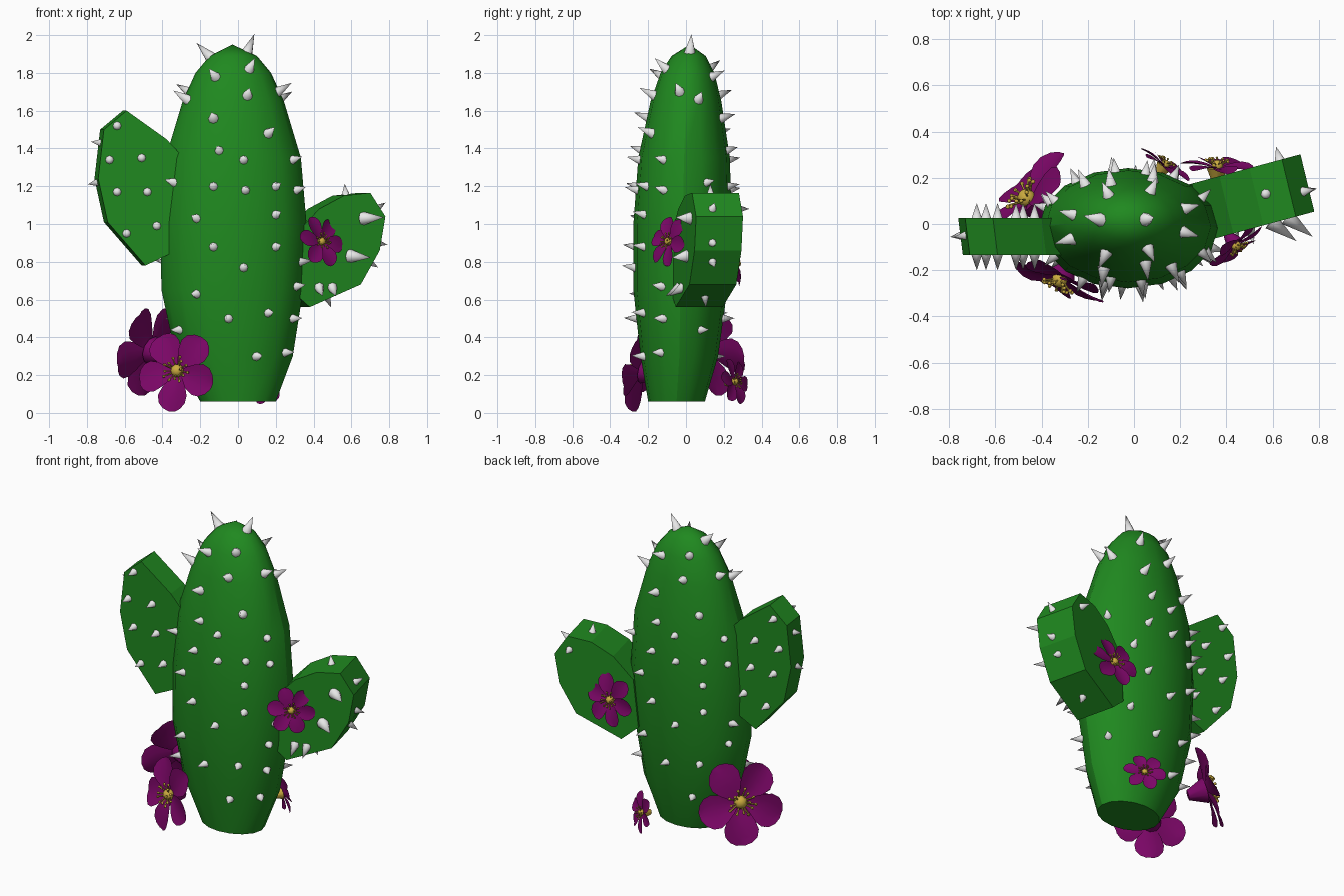
import bpy, bmesh, math
from math import sin, cos, pi
from mathutils import Vector, Matrix
from mathutils.bvhtree import BVHTree

if "Cube" in bpy.data.objects:
    bpy.data.objects.remove(bpy.data.objects["Cube"])


def material(name, rgb):
    mat = bpy.data.materials.new(name)
    mat.use_nodes = True
    mat.diffuse_color = (*rgb, 1)
    mat.node_tree.nodes["Principled BSDF"].inputs["Base Color"].default_value = (*rgb, 1)
    return mat


GREEN = material("cactus green", (0.014, 0.25, 0.014))
WHITE = material("spine white", (0.8, 0.8, 0.8))
PURPLE = material("petal purple", (0.2, 0.002, 0.135))
GOLD = material("stamen gold", (0.6, 0.41, 0.05))


def finish(name, bm, mat, smooth=None):
    """Turn a bmesh into an object, optionally smooth below an angle."""
    mesh = bpy.data.meshes.new(name)
    bm.to_mesh(mesh)
    bm.free()
    mesh.materials.append(mat)
    obj = bpy.data.objects.new(name, mesh)
    bpy.context.collection.objects.link(obj)
    if smooth:
        bpy.ops.object.select_all(action='DESELECT')
        obj.select_set(True)
        bpy.context.view_layer.objects.active = obj
        bpy.ops.object.shade_smooth_by_angle(angle=math.radians(smooth))


def bridge(bm, a, b):
    for i in range(len(a)):
        j = (i + 1) % len(a)
        bm.faces.new((a[i], a[j], b[j], b[i]))


# Trunk: stacked ellipses (height, centre x, centre y, half width, half depth)
SIDES = 16
SECTIONS = [(0.06, 0, -0.05, 0.2, 0.15), (0.3, -0.02, -0.035, 0.31, 0.205),
            (0.65, -0.03, -0.03, 0.375, 0.248), (1.0, -0.025, -0.018, 0.388, 0.26),
            (1.35, -0.025, -0.01, 0.358, 0.242), (1.65, -0.025, 0, 0.268, 0.187),
            (1.8, -0.025, 0.008, 0.2, 0.142), (1.89, -0.025, 0.014, 0.125, 0.09)]
bm = bmesh.new()
rings = []
for z, cx, cy, rx, ry in SECTIONS:
    angles = [2 * pi * i / SIDES for i in range(SIDES)]
    rings.append([bm.verts.new((cx + rx * cos(a), cy + ry * sin(a), z)) for a in angles])
for low, high in zip(rings, rings[1:]):
    bridge(bm, low, high)
bm.faces.new(rings[0][::-1])
tip = bm.verts.new((-0.03, 0.02, 1.95))
for i in range(SIDES):
    bm.faces.new((rings[-1][i], rings[-1][(i + 1) % SIDES], tip))
bm.normal_update()
trunk_tree = BVHTree.FromBMesh(bm)
finish("trunk", bm, GREEN, 30)


# Arms: flat paddles, an outline thickened along a half vector
def paddle(name, outline, centre_y, slope, half):
    bm = bmesh.new()
    half = Vector(half)
    middle = [Vector((x, centre_y + slope * x, z)) for x, z in outline]
    front = [bm.verts.new(p - half) for p in middle]
    back = [bm.verts.new(p + half) for p in middle]
    bridge(bm, front, back)
    bm.faces.new(front)
    bm.faces.new(back)
    bmesh.ops.recalc_face_normals(bm, faces=bm.faces)
    bm.normal_update()
    tree = BVHTree.FromBMesh(bm)
    finish(name, bm, GREEN)
    return tree


right_tree = paddle("right_arm", [(-0.6, 1.6), (-0.72, 1.5), (-0.75, 1.24), (-0.7, 1.01),
                                  (-0.5, 0.78), (-0.25, 0.9), (-0.25, 1.3), (-0.39, 1.45)],
                    -0.055, 0, (-0.01, 0.08, 0))
left_tree = paddle("left_arm", [(0.28, 0.95), (0.4, 1.08), (0.53, 1.15), (0.67, 1.165),
                                (0.75, 1.04), (0.72, 0.86), (0.62, 0.68), (0.35, 0.56),
                                (0.25, 0.65)],
                   -0.025, 0.27, (-0.03, 0.124, 0))


# Spines: cones set on a surface where a ray meets it
def cone(bm, base, direction, length, radius, far=0.0, sides=8):
    turn = Vector(direction).to_track_quat('Z', 'Y').to_matrix().to_4x4()
    place = Matrix.Translation(base + Vector(direction).normalized() * length / 2) @ turn
    bmesh.ops.create_cone(bm, cap_ends=True, segments=sides, radius1=radius,
                          radius2=far, depth=length, matrix=place)


def spine(bm, tree, start, ray, length=0.08, lean=(0, 0, 0)):
    spot, normal, _, _ = tree.ray_cast(Vector(start), Vector(ray))
    if spot:
        out = (normal + Vector(lean)).normalized()
        cone(bm, spot - out * 0.01, out, length + 0.01, 0.014 + length * 0.18)


FRONT = [(-0.12, 1.78), (0.06, 1.82), (-0.27, 1.66), (0.05, 1.68), (0.21, 1.7),
         (-0.13, 1.56), (0.16, 1.48), (0.29, 1.5), (-0.1, 1.39), (0.03, 1.34),
         (0.29, 1.34), (-0.34, 1.22), (-0.13, 1.2), (0.04, 1.18), (0.2, 1.2), (0.31, 1.18),
         (-0.22, 1.03), (0.2, 1.05), (-0.13, 0.88), (0.2, 0.88), (0.33, 0.8),
         (0.03, 0.77), (0.31, 0.67), (-0.22, 0.63), (-0.05, 0.5), (0.16, 0.53),
         (0.29, 0.5), (-0.31, 0.44), (0.1, 0.3), (0.25, 0.32)]
bm = bmesh.new()
for x, z in FRONT:
    size = 0.09 if z > 1.4 else 0.07
    spine(bm, trunk_tree, (x, -1, z), (0, 1, 0), size, (0, 0, 0.15))
    spine(bm, trunk_tree, (-0.05 - x, 1, z), (0, -1, 0), size * 0.9, (0, 0, 0.15))
for x in (-0.15, 0.05):
    spine(bm, trunk_tree, (x, 0.02, 3), (0, 0, -1), 0.1, (x, 0, 0.3))
finish("trunk_spines", bm, WHITE, 50)

bm = bmesh.new()
for x, z in [(-0.64, 1.52), (-0.68, 1.34), (-0.51, 1.35), (-0.64, 1.17),
             (-0.48, 1.17), (-0.43, 0.99), (-0.59, 0.95)]:
    for side in (-1, 1):
        spine(bm, right_tree, (x, side, z), (0, -side, 0), 0.065)
for z in (1.22, 1.43):
    spine(bm, right_tree, (-2, -0.05, z), (1, 0, 0), 0.05)
finish("right_arm_spines", bm, WHITE, 50)

bm = bmesh.new()
for x, z in [(0.67, 1.03), (0.6, 0.83)]:
    spine(bm, left_tree, (x, -1, z), (0, 1, 0), 0.13, (1, 0, 0.8 * (z - 0.95)))
for x, z in [(0.5, 0.66), (0.43, 0.66)]:
    spine(bm, left_tree, (x, -1, z), (0, 1, 0), 0.08, (0, 0, -0.6))
spine(bm, left_tree, (0.63, 1, 1.08), (0, -1, 0), 0.06)
for z in (1.08, 0.9, 0.8):
    spine(bm, left_tree, (2, 0.14, z), (-1, 0, 0), 0.06)
spine(bm, left_tree, (0.57, 0.13, 3), (0, 0, -1), 0.06)
spine(bm, left_tree, (0.47, 0.1, -1), (0, 0, 1), 0.06)
finish("left_arm_spines", bm, WHITE, 50)

# Flowers: broad petals, a tuft of stamens and a cup behind
PETAL = [(0.05, 0.06), (0.22, 0.2), (0.42, 0.33), (0.62, 0.41), (0.8, 0.38),
         (0.93, 0.26), (1.0, 0.1)]


def flower(name, centre, normal, size, count, cup):
    place = (Matrix.Translation(centre)
             @ Vector(normal).to_track_quat('Z', 'Y').to_matrix().to_4x4()
             @ Matrix.Scale(size, 4))
    bm = bmesh.new()
    for k in range(count):
        spin = Matrix.Rotation(math.radians(50) + 2 * pi * k / count, 4, 'Z')
        rows = []
        for t, w in PETAL:
            lift = 0.25 * t - 0.2 * t * t
            w *= 4.8 / count
            rows.append([bm.verts.new(spin @ Vector((t, w * s, lift + w * s * (0.2 * s + 0.12))))
                         for s in (-1, -0.5, 0, 0.5, 1)])
        for a, b in zip(rows, rows[1:]):
            for i in range(4):
                bm.faces.new((a[i], b[i], b[i + 1], a[i + 1]))
    bmesh.ops.transform(bm, matrix=place, verts=bm.verts)
    finish(name + "_petals", bm, PURPLE, 60)

    bm = bmesh.new()
    bmesh.ops.create_icosphere(bm, subdivisions=2, radius=0.16,
                               matrix=Matrix.Translation((0, 0, 0.08)))
    for k in range(14):
        a = k * 2.4
        reach = 0.17 + 0.17 * math.sqrt(k / 14)
        end = Vector((reach * cos(a), reach * sin(a), 0.34 - reach * 0.4))
        cone(bm, Vector((0, 0, 0.03)), end, end.length, 0.018, 0.018, 4)
        bmesh.ops.create_icosphere(bm, subdivisions=1, radius=0.04,
                                   matrix=Matrix.Translation(end))
    bmesh.ops.transform(bm, matrix=place, verts=bm.verts)
    finish(name + "_stamens", bm, GOLD, 50)

    bm = bmesh.new()
    cone(bm, Vector((0, 0, -0.4)), (0, 0, 1), 0.42, 0.12, 0.3, 10)
    bmesh.ops.transform(bm, matrix=place, verts=bm.verts)
    finish(name + "_cup", bm, cup, 50)


flower("front_flower", (-0.315, -0.225, 0.22), (-0.38, -0.9, 0.2), 0.22, 5, PURPLE)
flower("side_flower", (-0.45, 0.1, 0.33), (-0.72, 0.62, 0.3), 0.255, 5, PURPLE)
flower("arm_front_flower", (0.435, -0.085, 0.905), (0.6, -0.76, 0.25), 0.14, 6, PURPLE)
flower("arm_back_flower", (0.36, 0.24, 0.82), (0.05, 1, 0.2), 0.16, 6, GOLD)
flower("back_flower", (0.13, 0.25, 0.165), (0.53, 0.83, 0.15), 0.125, 6, GOLD)
